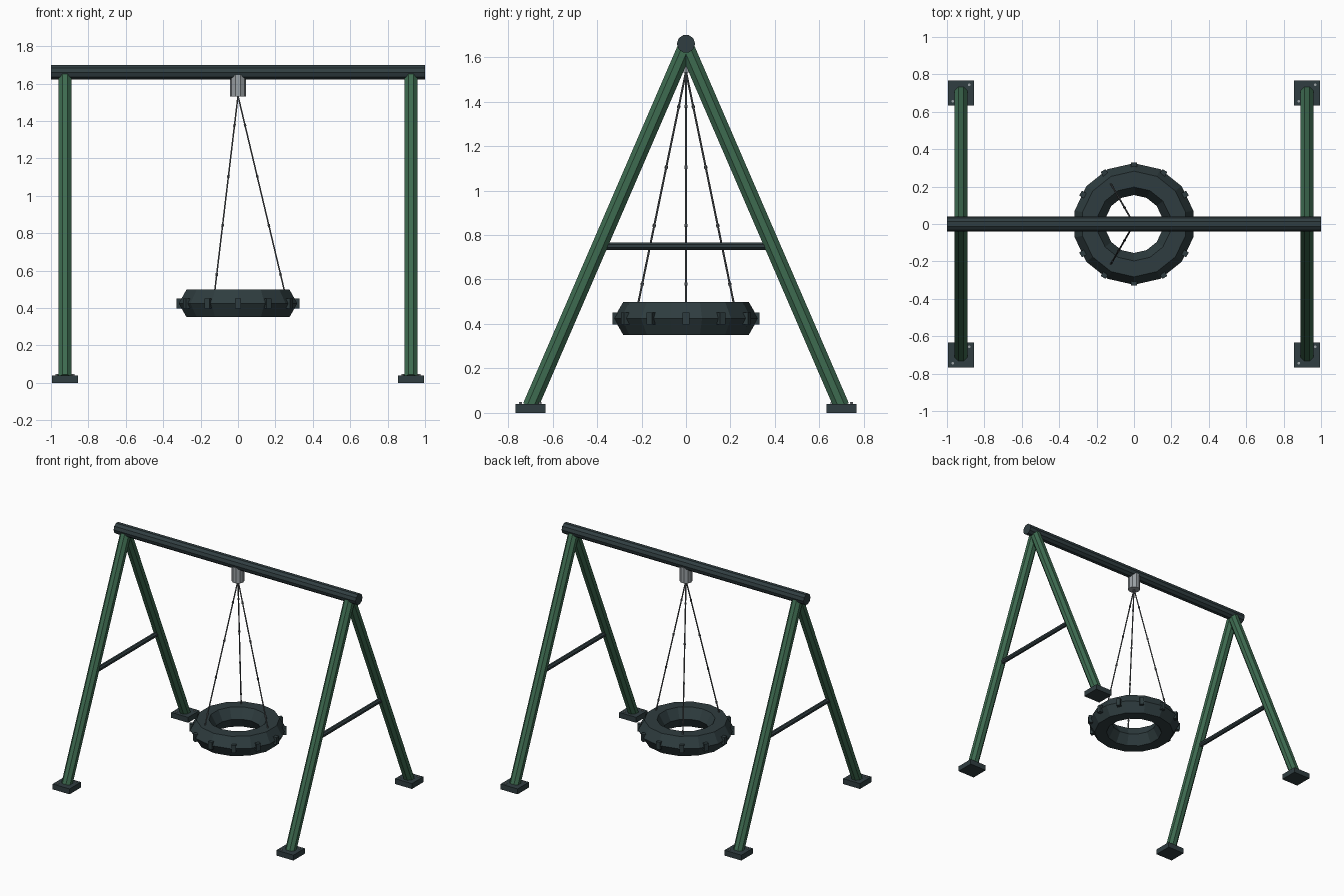
import bpy, bmesh
from math import pi, sin, cos
from mathutils import Vector, Matrix

cube = bpy.data.objects.get("Cube")
if cube:
    bpy.data.objects.remove(cube, do_unlink=True)


def material(name, rgb):
    m = bpy.data.materials.new(name)
    m.use_nodes = True
    m.diffuse_color = (*rgb, 1)
    m.node_tree.nodes["Principled BSDF"].inputs["Base Color"].default_value = (*rgb, 1)
    return m


GREEN = material("green paint", (0.047, 0.145, 0.08))
DARK = material("dark steel", (0.03, 0.048, 0.053))
RUBBER = material("black rubber", (0.028, 0.046, 0.05))
ZINC = material("galvanised metal", (0.33, 0.36, 0.38))
CHAIN = material("chain metal", (0.11, 0.12, 0.13))


def finish(name, bm, mat):
    bmesh.ops.recalc_face_normals(bm, faces=bm.faces)
    mesh = bpy.data.meshes.new(name)
    bm.to_mesh(mesh)
    bm.free()
    mesh.materials.append(mat)
    obj = bpy.data.objects.new(name, mesh)
    bpy.context.collection.objects.link(obj)
    return obj


def add_rod(bm, start, end, radius, sides):
    """Prism between two points, with a flat side facing sideways."""
    a, b = Vector(start), Vector(end)
    turn = (b - a).to_track_quat('Z', 'Y').to_matrix().to_4x4()
    place = Matrix.Translation((a + b) / 2) @ turn @ Matrix.Rotation(pi / sides, 4, 'Z')
    bmesh.ops.create_cone(bm, cap_ends=True, segments=sides, radius1=radius,
                          radius2=radius, depth=(b - a).length, matrix=place)


def rod(name, start, end, radius, sides, mat):
    bm = bmesh.new()
    add_rod(bm, start, end, radius, sides)
    return finish(name, bm, mat)


def add_box(bm, centre, size, angle=0):
    place = (Matrix.Translation(centre) @ Matrix.Rotation(angle, 4, 'Z')
             @ Matrix.Diagonal((*size, 1)))
    bmesh.ops.create_cube(bm, size=1, matrix=place)


# Frame: top beam, two A-shaped ends with braces, feet and bolts
LEG_X, FOOT_Y = 0.925, 0.70
rod("top_beam", (-1, 0, 1.66), (1, 0, 1.66), 0.041, 10, DARK)
for sx, side in ((1, "left"), (-1, "right")):
    x = sx * LEG_X
    rod(side + "_brace", (x, -0.39, 0.75), (x, 0.39, 0.75), 0.018, 8, DARK)
    for sy, end in ((-1, "front"), (1, "back")):
        y = sy * FOOT_Y
        label = f"{end}_{side}_"
        rod(label + "leg", (x, 0, 1.65), (x, y, 0.03), 0.038, 8, GREEN)
        bm = bmesh.new()
        add_box(bm, (x, y, 0.02), (0.14, 0.135, 0.04))
        finish(label + "foot", bm, DARK)
        bm = bmesh.new()
        for d in (-0.044, 0.044):
            add_rod(bm, (x + d, y + d, 0.035), (x + d, y + d, 0.048), 0.008, 6)
        finish(label + "foot_bolts", bm, ZINC)

# Swivel under the beam
rod("swivel", (0, 0, 1.53), (0, 0, 1.645), 0.043, 10, ZINC)

# Tyre seat: six-sided section swept around fourteen steps
STEPS, SECTION, MAJOR, MINOR, SEAT_Z = 14, 6, 0.24, 0.085, 0.425
bm = bmesh.new()
rings = []
for i in range(STEPS):
    a = pi / 2 + 2 * pi * i / STEPS
    ring = []
    for j in range(SECTION):
        b = 2 * pi * j / SECTION
        r = MAJOR + MINOR * cos(b)
        ring.append(bm.verts.new((r * cos(a), r * sin(a), SEAT_Z + MINOR * sin(b))))
    rings.append(ring)
for i in range(STEPS):
    p, q = rings[i], rings[(i + 1) % STEPS]
    for j in range(SECTION):
        k = (j + 1) % SECTION
        bm.faces.new((p[j], q[j], q[k], p[k]))
finish("tyre_seat", bm, RUBBER)

# Tread blocks around the tyre
bm = bmesh.new()
for i in range(12):
    a = 2 * pi * i / 12
    add_box(bm, (0.315 * cos(a), 0.315 * sin(a), SEAT_Z), (0.03, 0.03, 0.055), a)
finish("tread_blocks", bm, RUBBER)

# Three chains with small connecting links
for i, side in enumerate(("left", "back", "front")):
    a = 2 * pi * i / 3
    top = Vector((0, 0, 1.535))
    low = Vector((0.25 * cos(a), 0.25 * sin(a), 0.485))
    bm = bmesh.new()
    add_rod(bm, top, low, 0.0045, 6)
    for t in (0.15, 0.41, 0.66, 0.91):
        add_rod(bm, top.lerp(low, t - 0.006), top.lerp(low, t + 0.006), 0.0075, 6)
    finish(side + "_chain", bm, CHAIN)
